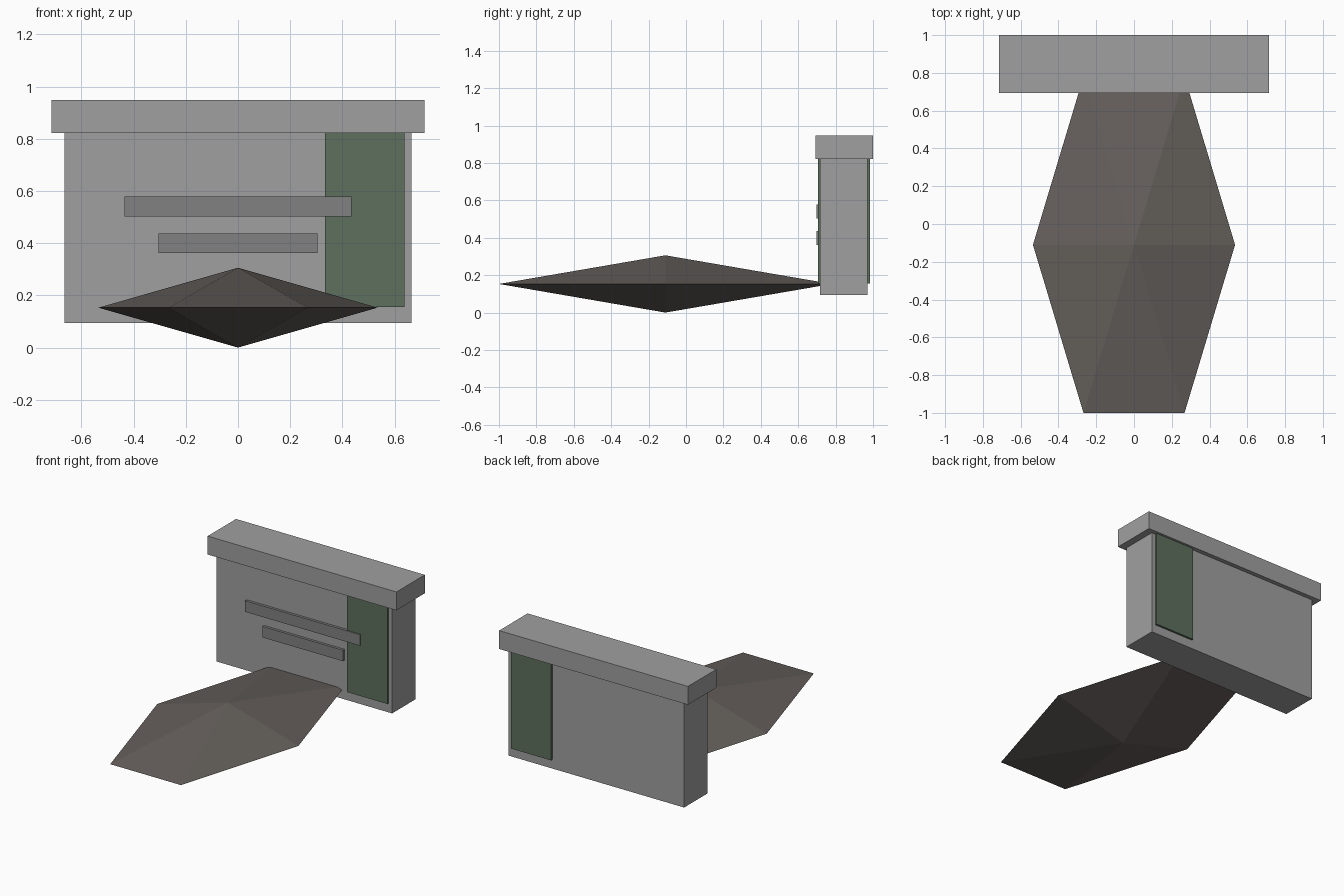
import bpy, bmesh
from math import cos, sin, pi

if "Cube" in bpy.data.objects:
    bpy.data.objects.remove(bpy.data.objects["Cube"])


def material(name, r, g, b):
    m = bpy.data.materials.new(name)
    m.diffuse_color = (r, g, b, 1)
    m.use_nodes = True
    m.node_tree.nodes["Principled BSDF"].inputs["Base Color"].default_value = m.diffuse_color
    return m


stone = material("stone", 0.35, 0.35, 0.35)
carved = material("carved_stone", 0.22, 0.22, 0.22)
moss = material("moss", 0.11, 0.16, 0.11)
soil = material("soil", 0.13, 0.115, 0.105)


def finish(name, bm, mat):
    bmesh.ops.recalc_face_normals(bm, faces=bm.faces)
    mesh = bpy.data.meshes.new(name)
    bm.to_mesh(mesh)
    bm.free()
    mesh.materials.append(mat)
    obj = bpy.data.objects.new(name, mesh)
    bpy.context.collection.objects.link(obj)
    return obj


def box(name, x, y, z, mat):
    """Box from (min, max) ranges on each axis."""
    bm = bmesh.new()
    bmesh.ops.create_cube(bm, size=1)
    for v in bm.verts:
        v.co = [(a + b) / 2 + c * (b - a) for (a, b), c in zip((x, y, z), v.co)]
    return finish(name, bm, mat)


# Headstone: slab and overhanging cap
box("headstone_slab", (-0.665, 0.665), (0.717, 0.97), (0.094, 0.822), stone)
box("headstone_cap", (-0.715, 0.715), (0.693, 1.0), (0.822, 0.948), stone)

# Moss patch wrapping through the slab, front and back
box("moss_patch", (0.333, 0.637), (0.706, 0.984), (0.155, 0.822), moss)

# Two raised inscription bars
for name, half, z in (("upper_bar", 0.435, (0.502, 0.578)),
                      ("lower_bar", 0.305, (0.362, 0.437))):
    box(name, (-half, half), (0.699, 0.73), z, carved)

# Grave mound: flattened six-sided double pyramid
rx, ry, rz, cy = 0.535, 1.028, 0.153, -0.11
bm = bmesh.new()
ring = [bm.verts.new((rx * cos(i * pi / 3), cy + ry * sin(i * pi / 3), rz))
        for i in range(6)]
for tip_z in (0, 2 * rz):
    tip = bm.verts.new((0, cy, tip_z))
    for i in range(6):
        bm.faces.new((ring[i], ring[(i + 1) % 6], tip))
finish("soil_mound", bm, soil)
